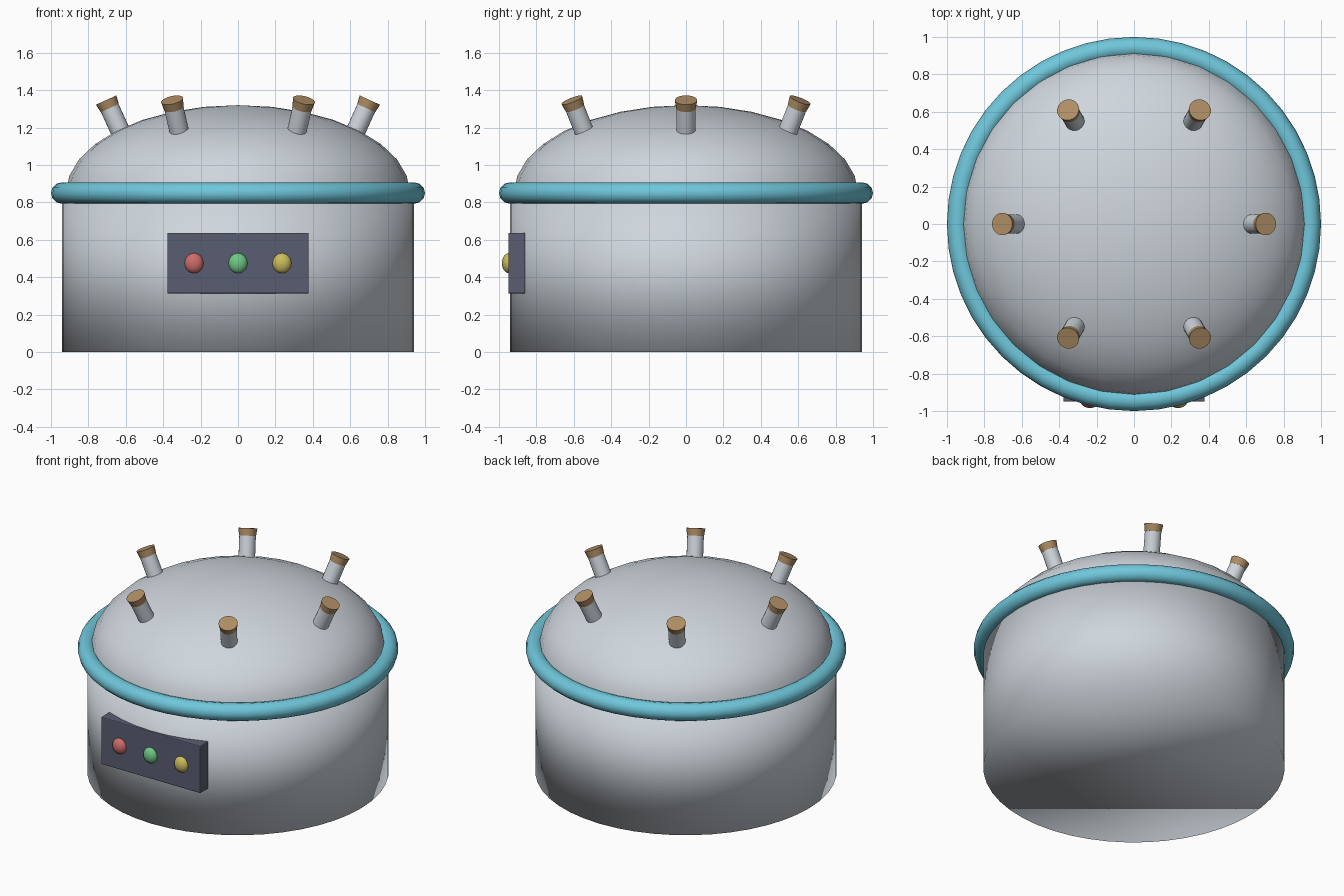
import bpy
import bmesh
import math
from mathutils import Vector

if "Cube" in bpy.data.objects:
    bpy.data.objects.remove(bpy.data.objects["Cube"], do_unlink=True)


def make_material(name, rgb):
    mat = bpy.data.materials.new(name)
    mat.use_nodes = True
    color = (*rgb, 1.0)
    mat.diffuse_color = color
    mat.node_tree.nodes["Principled BSDF"].inputs["Base Color"].default_value = color
    return mat


steel = make_material("pale steel", (0.62, 0.67, 0.72))
teal = make_material("teal", (0.16, 0.57, 0.71))
slate = make_material("dark slate", (0.10, 0.11, 0.165))
cork = make_material("cork tan", (0.43, 0.27, 0.13))
red = make_material("red", (0.62, 0.15, 0.15))
green = make_material("green", (0.16, 0.58, 0.23))
yellow = make_material("yellow", (0.60, 0.51, 0.11))


def finish(name, mat, smooth=None):
    """Name and colour the active object; smooth is 'all', 'angle' or None."""
    obj = bpy.context.object
    obj.name = name
    obj.data.materials.append(mat)
    if smooth == "all":
        bpy.ops.object.shade_smooth()
    elif smooth == "angle":
        bpy.ops.object.shade_smooth_by_angle(angle=math.radians(40))
    return obj


def rod(name, mat, start, end, r1, r2, sides=20):
    """Cylinder or cone frustum between two points."""
    axis = end - start
    bpy.ops.mesh.primitive_cone_add(
        vertices=sides, radius1=r1, radius2=r2, depth=axis.length,
        location=(start + end) / 2,
        rotation=axis.to_track_quat("Z", "Y").to_euler())
    return finish(name, mat, "angle")


# Drum body, softly shaded over its rims
bpy.ops.mesh.primitive_cylinder_add(vertices=48, radius=0.94, depth=0.85,
                                    location=(0, 0, 0.425))
finish("body", steel, "all")

# Dome lid: upper half of a flattened sphere
RIM_Z, DOME_R, DOME_H = 0.85, 0.92, 0.47
bpy.ops.mesh.primitive_uv_sphere_add(segments=32, ring_count=16, radius=1,
                                     location=(0, 0, RIM_Z))
dome = finish("dome_lid", steel, "all")
dome.scale = (DOME_R, DOME_R, DOME_H)
bm = bmesh.new()
bm.from_mesh(dome.data)
bmesh.ops.delete(bm, geom=[v for v in bm.verts if v.co.z < -0.01], context="VERTS")
bm.to_mesh(dome.data)
bm.free()

# Rim ring
bpy.ops.mesh.primitive_torus_add(major_segments=48, minor_segments=12,
                                 major_radius=0.943, minor_radius=0.057,
                                 location=(0, 0, RIM_Z))
finish("rim_ring", teal, "all")

# Control panel
bpy.ops.mesh.primitive_cube_add(size=1, location=(0, -0.905, 0.475))
panel = finish("control_panel", slate)
panel.scale = (0.756, 0.09, 0.325)
bpy.ops.object.transform_apply(location=False, rotation=False, scale=True)
bevel = panel.modifiers.new("soft_edges", "BEVEL")
bevel.width = 0.006
bevel.segments = 2

# Panel buttons
for label, x, mat in (("red", -0.235, red), ("green", 0, green), ("yellow", 0.235, yellow)):
    bpy.ops.mesh.primitive_uv_sphere_add(segments=20, ring_count=12, radius=1,
                                         location=(x, -0.947, 0.475))
    button = finish(label + "_button", mat, "all")
    button.scale = (0.051, 0.037, 0.054)

# Six outward-leaning tubes with tapered stoppers
TILT = math.radians(24.5)
for i in range(6):
    a = i * math.tau / 6
    out = Vector((math.cos(a), math.sin(a), 0))
    up = Vector((0, 0, 1))
    axis = out * math.sin(TILT) + up * math.cos(TILT)
    top = out * 0.705 + up * 1.347
    joint = top - axis * 0.047
    rod(f"tube_{i + 1}", steel, top - axis * 0.24, joint, 0.052, 0.052)
    rod(f"stopper_{i + 1}", cork, joint, top, 0.053, 0.06)
